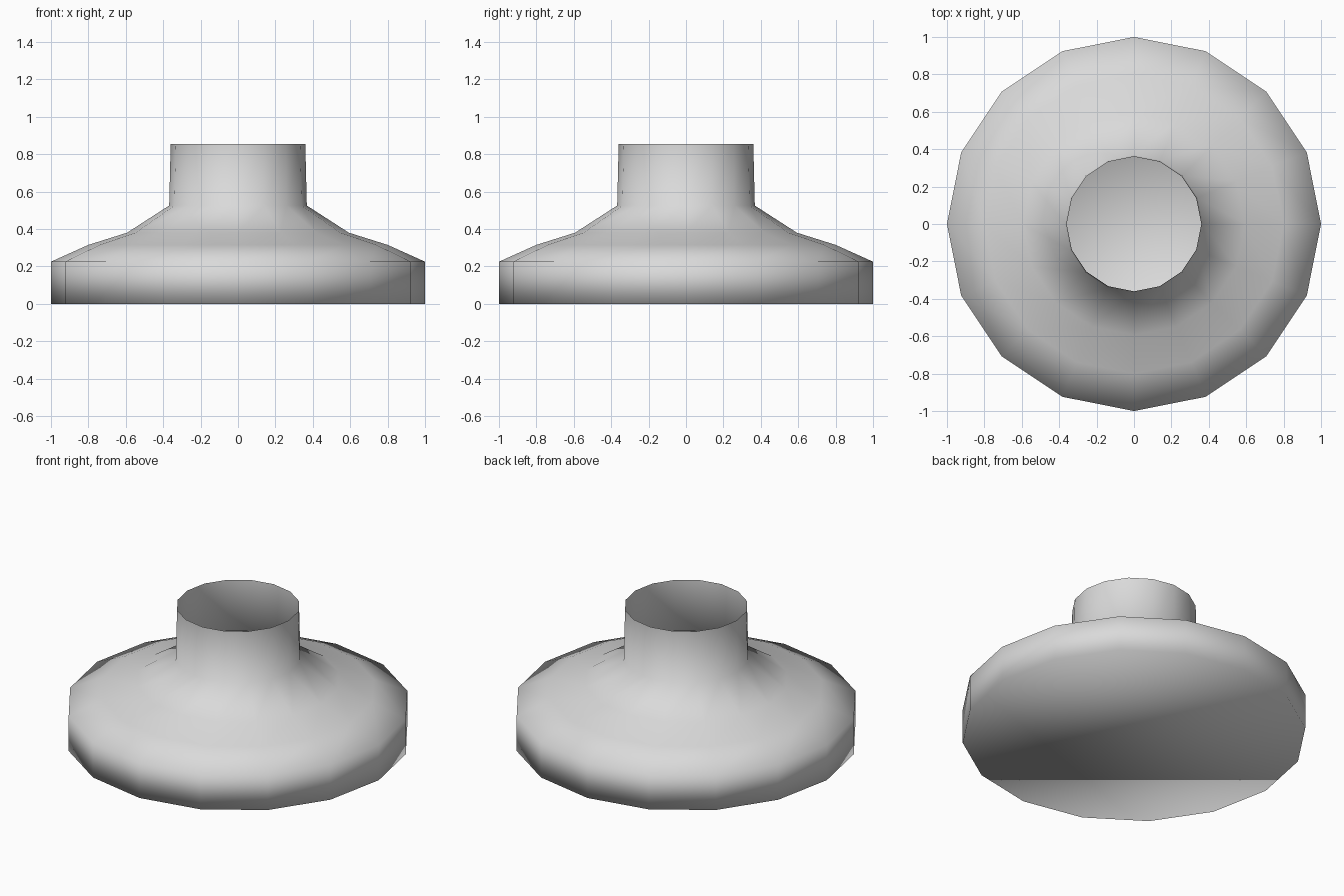
import bpy, bmesh, math

if "Cube" in bpy.data.objects:
    bpy.data.objects.remove(bpy.data.objects["Cube"])

SIDES = 16
# Outer profile (radius, height): base wall, sloping shoulder, open neck
PROFILE = [(1.0, 0.0), (1.0, 0.225), (0.80, 0.315), (0.593, 0.38),
           (0.368, 0.525), (0.36, 0.853)]

grey = bpy.data.materials.new("plain_grey")
grey.diffuse_color = (0.7, 0.7, 0.7, 1)
grey.use_nodes = True
grey.node_tree.nodes["Principled BSDF"].inputs["Base Color"].default_value = grey.diffuse_color

bm = bmesh.new()
# One ring of vertices for each profile point
rings = []
for r, z in PROFILE:
    rings.append([bm.verts.new((r * math.cos(2 * math.pi * i / SIDES),
                                r * math.sin(2 * math.pi * i / SIDES), z))
                  for i in range(SIDES)])

# Walls between neighbouring rings
for low, high in zip(rings, rings[1:]):
    for i in range(SIDES):
        j = (i + 1) % SIDES
        bm.faces.new((low[i], low[j], high[j], high[i]))

# Closed underside; the neck stays open at the top
bm.faces.new(list(reversed(rings[0])))

# Soft shading over the whole shell
for f in bm.faces:
    f.smooth = True

mesh = bpy.data.meshes.new("flared_base_with_neck")
bm.to_mesh(mesh)
bm.free()
mesh.materials.append(grey)
obj = bpy.data.objects.new("flared_base_with_neck", mesh)
bpy.context.collection.objects.link(obj)
